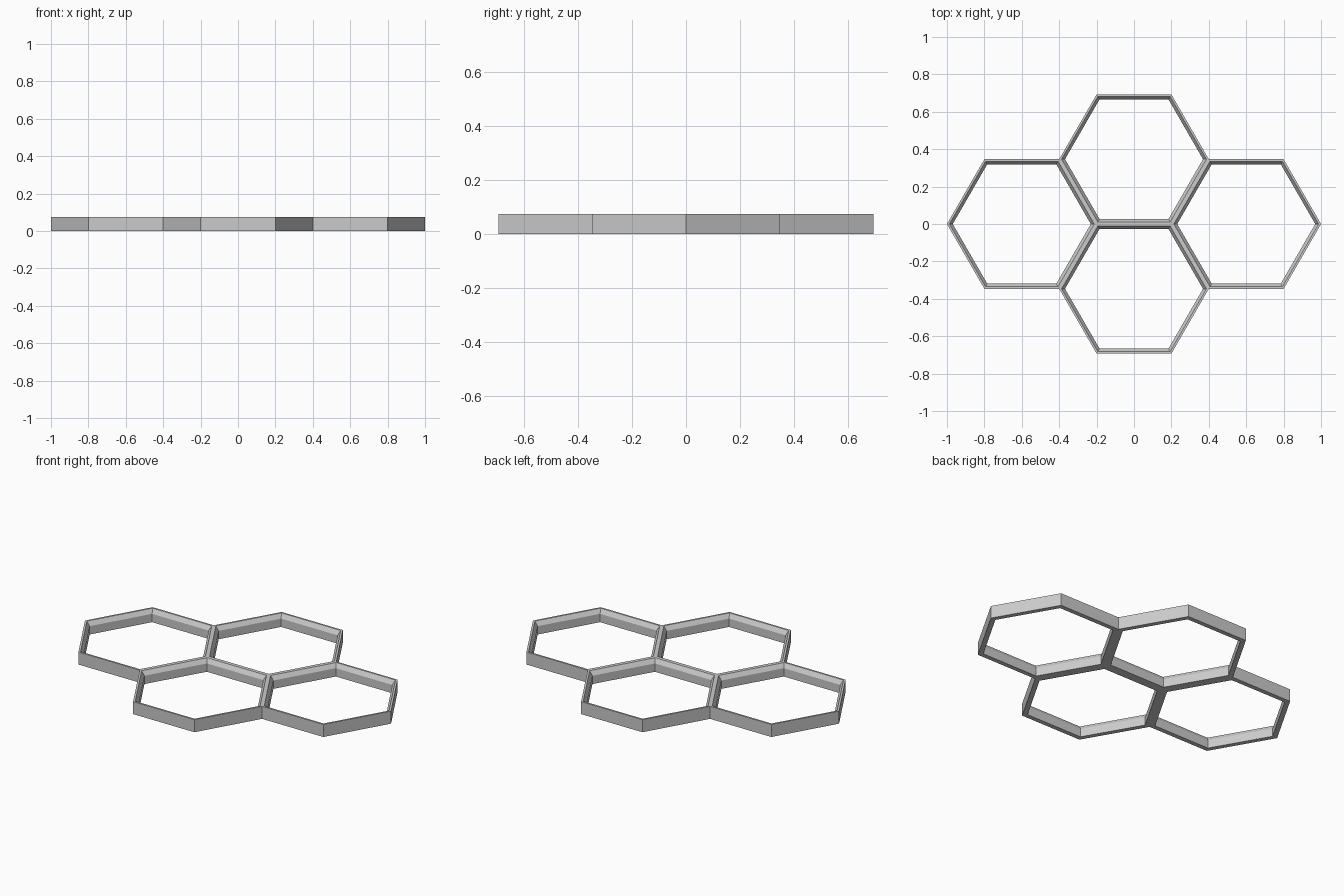
import bpy, bmesh, math

cube = bpy.data.objects.get("Cube")
if cube:
    bpy.data.objects.remove(cube, do_unlink=True)

RADIUS = 0.4                      # outer corner radius of one cell
APOTHEM = RADIUS * math.cos(math.pi / 6)
HEIGHT = 0.074

# Wall section: (inset from the outer flat, height)
SECTION = [(0, 0), (0, HEIGHT), (0.011, HEIGHT), (0.027, 0.049), (0.027, 0)]

grey = bpy.data.materials.new("light_grey")
grey.use_nodes = True
grey.diffuse_color = (0.6, 0.6, 0.6, 1)
grey.node_tree.nodes["Principled BSDF"].inputs["Base Color"].default_value = (0.6, 0.6, 0.6, 1)


def hex_frame(name, x, y):
    """Sweep the wall section around a hexagon."""
    bm = bmesh.new()
    loops = []
    for inset, z in SECTION:
        r = RADIUS * (APOTHEM - inset) / APOTHEM
        loops.append([bm.verts.new((r * math.cos(k * math.pi / 3),
                                    r * math.sin(k * math.pi / 3), z))
                      for k in range(6)])
    for i, a in enumerate(loops):
        b = loops[(i + 1) % len(loops)]
        for k in range(6):
            n = (k + 1) % 6
            bm.faces.new((a[k], a[n], b[n], b[k]))
    bmesh.ops.recalc_face_normals(bm, faces=bm.faces)
    mesh = bpy.data.meshes.new(name)
    bm.to_mesh(mesh)
    bm.free()
    mesh.materials.append(grey)
    obj = bpy.data.objects.new(name, mesh)
    obj.location = (x, y, 0)
    bpy.context.collection.objects.link(obj)


# Four cells nested edge to edge
for side, sign in (("front", -1), ("back", 1)):
    hex_frame(side + "_hex_frame", 0, sign * APOTHEM)
for side, sign in (("right", -1), ("left", 1)):
    hex_frame(side + "_hex_frame", sign * RADIUS * 1.5, 0)
